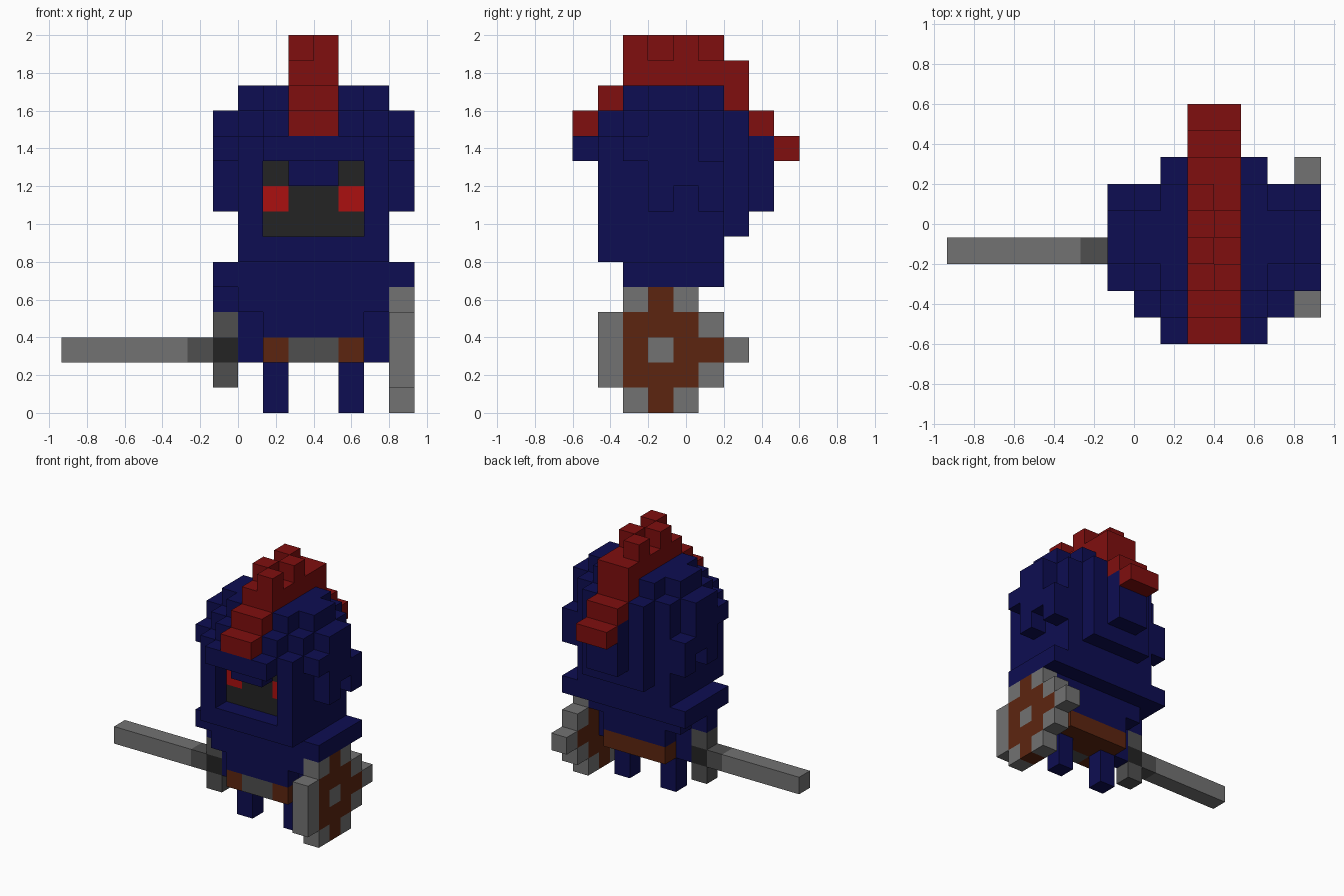
import bpy, bmesh
from mathutils import Vector

if "Cube" in bpy.data.objects:
    bpy.data.objects.remove(bpy.data.objects["Cube"])

U = 2 / 15                      # one block
CELLS = {}                      # (i, j, k) -> part name
PARTS = {}                      # part name -> material


def material(name, r, g, b):
    m = bpy.data.materials.new(name)
    m.diffuse_color = (r, g, b, 1)
    m.use_nodes = True
    m.node_tree.nodes["Principled BSDF"].inputs["Base Color"].default_value = m.diffuse_color
    return m


BLUE = material("navy_blue", 0.0042, 0.0042, 0.085)
RED = material("plume_red", 0.215, 0.0045, 0.0045)
EYE = material("eye_red", 0.41, 0.005, 0.005)
BLACK = material("near_black", 0.017, 0.017, 0.017)
BROWN = material("leather_brown", 0.108, 0.0185, 0.005)
STEEL = material("light_steel", 0.17, 0.17, 0.17)
IRON = material("dark_iron", 0.078, 0.078, 0.078)


def fill(part, mat, *boxes, mirror=False):
    """Fill boxes (i0, i1, j0, j1, k0, k1) with blocks; a part of None carves."""
    if part:
        PARTS[part] = mat
    for i0, i1, j0, j1, k0, k1 in boxes:
        for i in range(i0, i1):
            for j in range(j0, j1):
                for k in range(k0, k1):
                    for c in ((i, j, k), (5 - i, j, k)) if mirror else ((i, j, k),):
                        if part:
                            CELLS[c] = part
                        else:
                            CELLS.pop(c, None)


# legs, belt, torso
fill("legs", BLUE, (1, 2, 3, 4, 0, 2), mirror=True)
fill("belt", BROWN, (1, 5, 2, 5, 2, 3))
fill("belt_buckle", IRON, (2, 4, 2, 3, 2, 3))
fill("torso", BLUE, (1, 5, 2, 5, 3, 5), (1, 5, 2, 6, 5, 6))

# arms: shoulder pad, upper arm, hand
fill("arms", BLUE, (-1, 1, 2, 6, 5, 6), (-1, 0, 3, 4, 4, 5), (0, 1, 2, 5, 4, 5),
     (0, 1, 3, 4, 2, 4), mirror=True)

# helmet: rounded stack of layers
fill("helmet", BLUE,
     (0, 6, 1, 6, 6, 11),        # main shell
     (1, 5, 6, 7, 7, 12),        # back bulge
     (2, 4, 7, 8, 8, 11),        # back ridge
     (1, 5, 0, 1, 10, 11),       # brow
     (0, 6, 2, 6, 11, 12), (1, 5, 1, 7, 11, 12),
     (1, 5, 2, 6, 12, 13), (0, 6, 3, 5, 12, 13))
# ear guards
fill("ear_guards", BLUE, (-1, 0, 3, 5, 8, 12), (-1, 0, 2, 3, 10, 11),
     (-1, 0, 5, 6, 8, 10), mirror=True)
fill(None, None, (-1, 0, 4, 5, 8, 9), mirror=True)

# face opening, face, eyes, nose guard
fill(None, None, (1, 5, 1, 2, 7, 10))
fill("face", BLACK, (1, 5, 2, 3, 7, 10))
fill("eyes", EYE, (1, 2, 2, 3, 8, 9), mirror=True)
fill("nose_guard", BLUE, (2, 4, 1, 2, 9, 10))

# plume: stepped crest with a staggered top row
fill("plume", RED, (2, 4, 0, 1, 11, 12), (2, 4, 1, 2, 12, 13), (2, 4, 2, 7, 13, 14),
     (2, 4, 6, 7, 12, 13), (2, 4, 7, 8, 11, 12), (2, 4, 8, 9, 10, 11))
for n in range(4):
    i = 3 - n % 2
    fill("plume", RED, (i, i + 1, 2 + n, 3 + n, 14, 15))

# sword held out sideways
fill("sword_blade", STEEL, (-7, -2, 3, 4, 2, 3))
fill("sword_guard", IRON, (-2, -1, 3, 4, 2, 3), (-1, 0, 3, 4, 1, 2), (-1, 0, 3, 4, 3, 4))
fill("sword_grip", BLACK, (-1, 0, 3, 4, 2, 3))

# shield: steel rim, brown cross, steel boss
fill("shield_rim", STEEL, (6, 7, 2, 5, 0, 5), (6, 7, 1, 6, 1, 4), (6, 7, 6, 7, 2, 3))
fill("shield_cross", BROWN, (6, 7, 3, 4, 0, 5), (6, 7, 2, 5, 1, 4), (6, 7, 5, 6, 2, 3))
fill("shield_boss", STEEL, (6, 7, 3, 4, 2, 3))


def build(part, mat):
    """Make the exposed skin of one part and merge its coplanar faces."""
    bm = bmesh.new()
    for c in [c for c, p in CELLS.items() if p == part]:
        centre = Vector(((c[0] + 0.5) * U, (c[1] - 4) * U, (c[2] + 0.5) * U))
        for axis in range(3):
            for s in (-1, 1):
                n = list(c)
                n[axis] += s
                if tuple(n) in CELLS:
                    continue
                d, a, b = Vector(), Vector(), Vector()
                d[axis] = s * U / 2
                a[(axis + 1) % 3] = U / 2
                b[(axis + 2) % 3] = s * U / 2
                corners = (-a - b, a - b, a + b, b - a)
                bm.faces.new([bm.verts.new(centre + d + q) for q in corners])
    bmesh.ops.remove_doubles(bm, verts=bm.verts, dist=0.001)
    bmesh.ops.dissolve_limit(bm, angle_limit=0.01, verts=bm.verts, edges=bm.edges)
    mesh = bpy.data.meshes.new(part)
    bm.to_mesh(mesh)
    bm.free()
    mesh.materials.append(mat)
    bpy.context.collection.objects.link(bpy.data.objects.new(part, mesh))


for part, mat in PARTS.items():
    build(part, mat)
